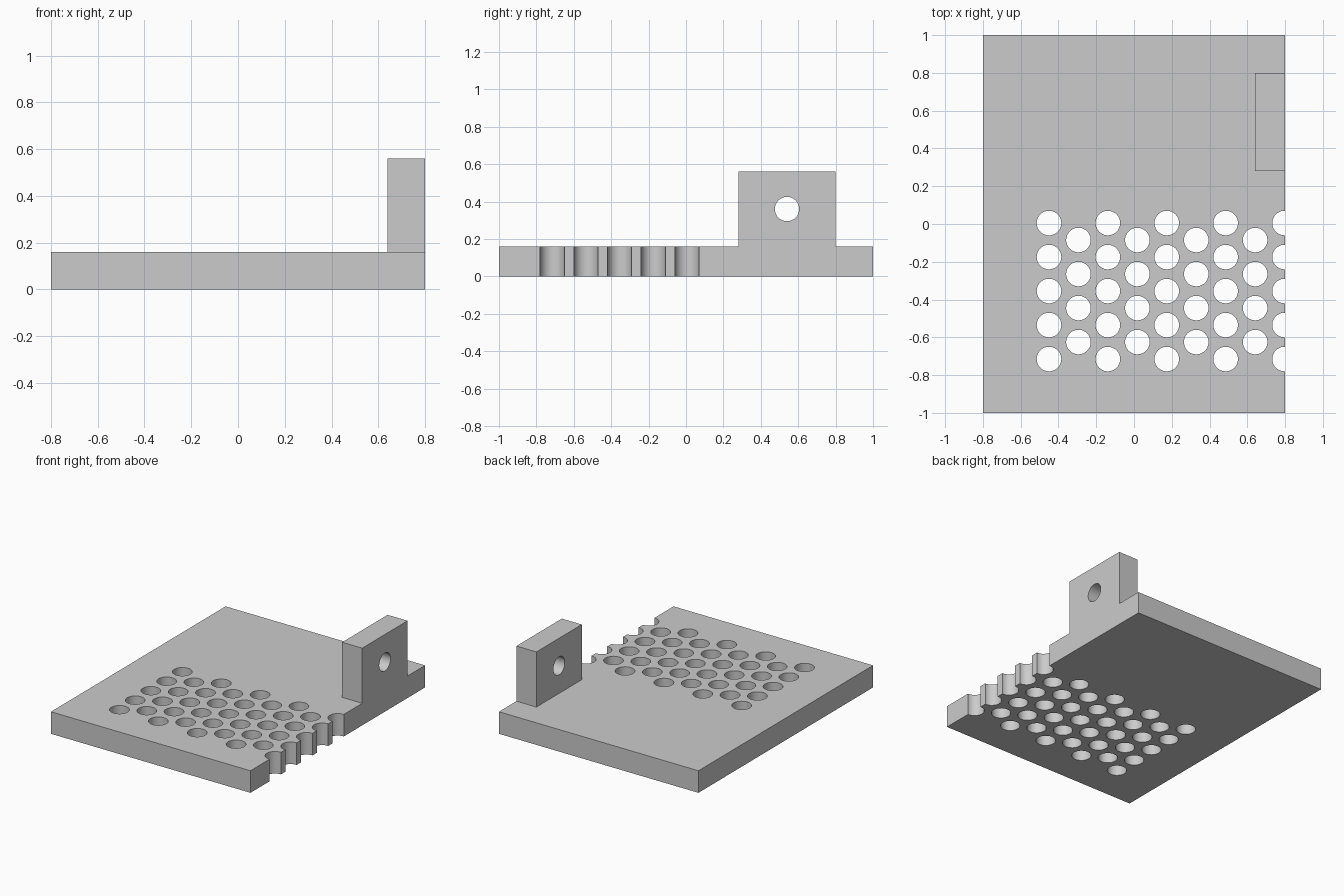
import bpy
import bmesh
import math
from mathutils import Matrix, Vector

default = bpy.data.objects.get("Cube")
if default:
    bpy.data.objects.remove(default, do_unlink=True)

PLATE_TOP = 0.16
HOLE_RADIUS = 0.065
PITCH = 0.18
COLUMN_STEP = PITCH * math.sin(math.radians(60))

grey = bpy.data.materials.new("plain_grey")
grey.use_nodes = True
colour = (0.6, 0.6, 0.6, 1)
grey.diffuse_color = colour
grey.node_tree.nodes["Principled BSDF"].inputs["Base Color"].default_value = colour


def add_object(name, bm):
    mesh = bpy.data.meshes.new(name)
    bm.to_mesh(mesh)
    bm.free()
    mesh.materials.append(grey)
    obj = bpy.data.objects.new(name, mesh)
    bpy.context.collection.objects.link(obj)
    return obj


def box(name, low, high):
    low, high = Vector(low), Vector(high)
    bm = bmesh.new()
    place = Matrix.Translation((low + high) / 2) @ Matrix.Diagonal((high - low).to_4d())
    bmesh.ops.create_cube(bm, size=1, matrix=place)
    return add_object(name, bm)


def add_cylinder(bm, place, depth):
    bmesh.ops.create_cone(bm, cap_ends=True, segments=48, radius1=HOLE_RADIUS,
                          radius2=HOLE_RADIUS, depth=depth, matrix=place)


def apply_boolean(target, tool, operation):
    mod = target.modifiers.new(operation.lower(), 'BOOLEAN')
    mod.operation = operation
    mod.solver = 'EXACT'
    mod.object = tool
    bpy.context.view_layer.objects.active = target
    bpy.ops.object.modifier_apply(modifier=mod.name)
    bpy.data.objects.remove(tool, do_unlink=True)


# Base plate with an upright lug fused to its left edge
plate = box("perforated_plate_with_lug", (-0.8, -1, 0), (0.8, 1, PLATE_TOP))
lug = box("lug", (0.64, 0.28, PLATE_TOP / 2), (0.8, 0.8, 0.56))
apply_boolean(plate, lug, 'UNION')

# Staggered hole field, the last column cutting through the plate edge
bm = bmesh.new()
for column in range(9):
    odd = column % 2
    for row in range(5 - odd):
        x = -0.45 + column * COLUMN_STEP
        y = 0.005 - (row + odd / 2) * PITCH
        add_cylinder(bm, Matrix.Translation((x, y, PLATE_TOP / 2)), 0.4)

# Cross hole through the lug
add_cylinder(bm, Matrix.Translation((0.72, 0.54, 0.36)) @ Matrix.Rotation(math.pi / 2, 4, 'Y'), 0.4)
apply_boolean(plate, add_object("hole_cutter", bm), 'DIFFERENCE')

# Smooth hole walls, crisp edges
bpy.ops.object.select_all(action='DESELECT')
plate.select_set(True)
bpy.context.view_layer.objects.active = plate
bpy.ops.object.shade_smooth_by_angle(angle=math.radians(30))
